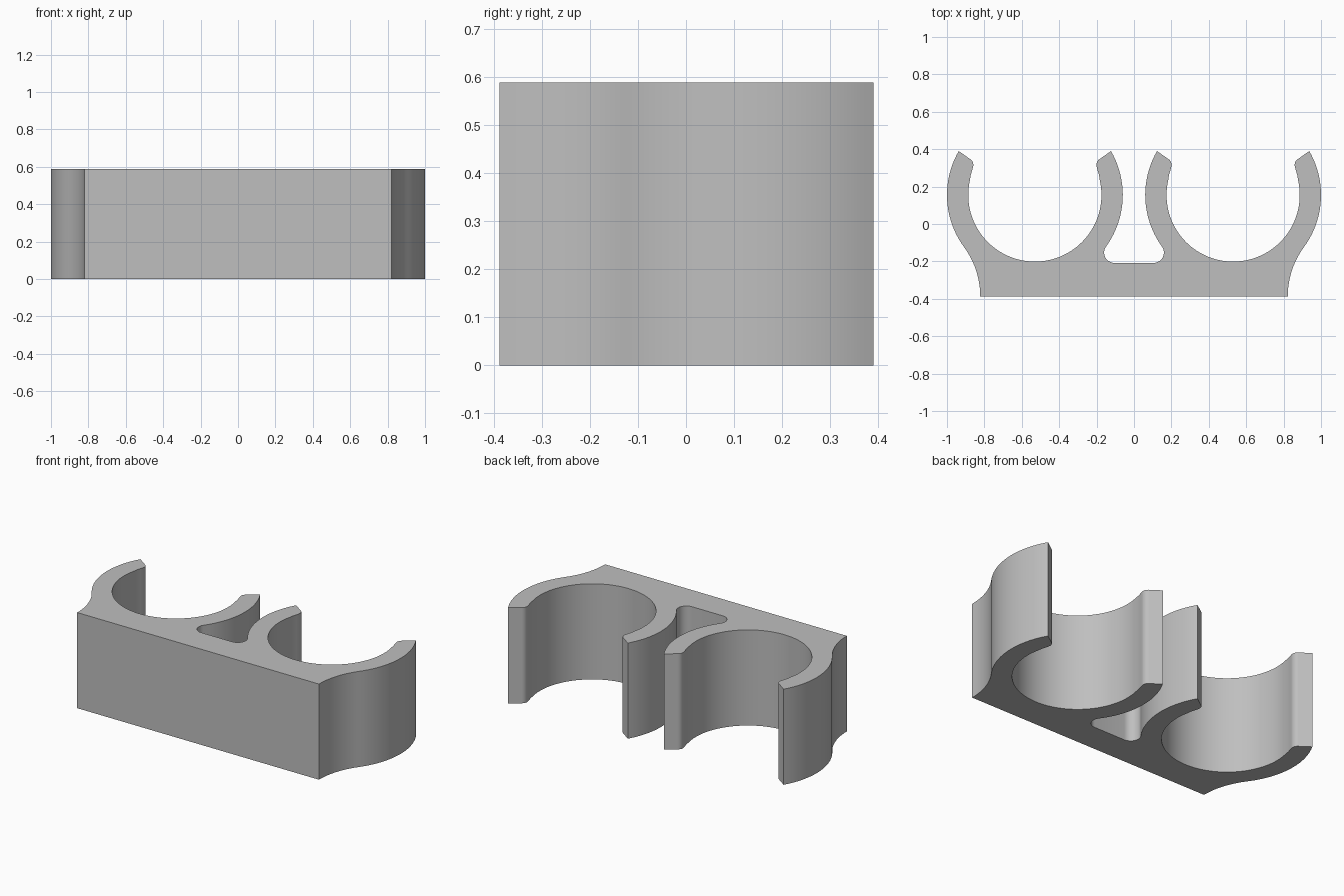
import bpy
import bmesh
from math import cos, sin, radians, hypot, atan2, degrees

cube = bpy.data.objects.get("Cube")
if cube:
    bpy.data.objects.remove(cube)

HEIGHT = 0.588
BACK, FLOOR = -0.388, -0.208      # mounting face and pocket floor
CX, CY = 0.53, 0.155              # centre of one clip ring
INNER, OUTER = 0.356, 0.47
FOOT_X = 0.822


def arc(cx, cy, r, start, end, steps):
    """Points along an arc, angles in degrees."""
    angles = [radians(start + (end - start) * i / steps) for i in range(steps + 1)]
    return [(cx + r * cos(a), cy + r * sin(a)) for a in angles]


# Rounded pocket corner, tangent to the ring and the pocket floor
fillet = 0.055
fy = FLOOR + fillet
fx = CX - ((OUTER + fillet) ** 2 - (CY - fy) ** 2) ** 0.5
pocket_angle = degrees(atan2(CY - fy, CX - fx))
pocket = arc(fx, fy, fillet, -90, pocket_angle, 12)

# Flared foot, tangent to the ring and square to the mounting face
dx, dy = FOOT_X - CX, CY - BACK
flare = (dx * dx + dy * dy - OUTER ** 2) / (2 * (OUTER - dx))
flare_angle = degrees(atan2(dy, dx + flare))
foot = arc(FOOT_X + flare, BACK, flare, 180 - flare_angle, 180, 14)

# Rounded snap lip at the mouth of the ring
lip = arc(0.164, 0.316, 0.037, 60, -15, 8) + [(0.195, 0.288), (0.187, 0.262)]
far_lip = [(2 * CX - x, y) for x, y in reversed(lip)]

# Half outline: pocket, inner arm, bore, outer arm, foot
half = pocket
half += arc(CX, CY, OUTER, 180 + pocket_angle, 150, 20)[1:]
half += lip
half += arc(CX, CY, INNER, 167, 373, 64)
half += far_lip
half += arc(CX, CY, OUTER, 30, -flare_angle, 20)
half += foot[1:]
outline = half + [(-x, y) for x, y in reversed(half)]

# Extrude the mirrored outline into the double clip
bm = bmesh.new()
base = bm.faces.new([bm.verts.new((x, y, 0)) for x, y in outline])
result = bmesh.ops.extrude_face_region(bm, geom=[base], use_keep_orig=True)
top = [v for v in result["geom"] if isinstance(v, bmesh.types.BMVert)]
bmesh.ops.translate(bm, verts=top, vec=(0, 0, HEIGHT))
bmesh.ops.recalc_face_normals(bm, faces=bm.faces)
mesh = bpy.data.meshes.new("double_pipe_clip")
bm.to_mesh(mesh)
bm.free()

grey = bpy.data.materials.new("light_grey")
grey.use_nodes = True
colour = (0.52, 0.52, 0.52, 1)
grey.diffuse_color = colour
grey.node_tree.nodes["Principled BSDF"].inputs["Base Color"].default_value = colour
mesh.materials.append(grey)

clip = bpy.data.objects.new("double_pipe_clip", mesh)
bpy.context.collection.objects.link(clip)
bpy.ops.object.select_all(action="DESELECT")
clip.select_set(True)
bpy.context.view_layer.objects.active = clip
bpy.ops.object.shade_smooth_by_angle(angle=radians(30))
